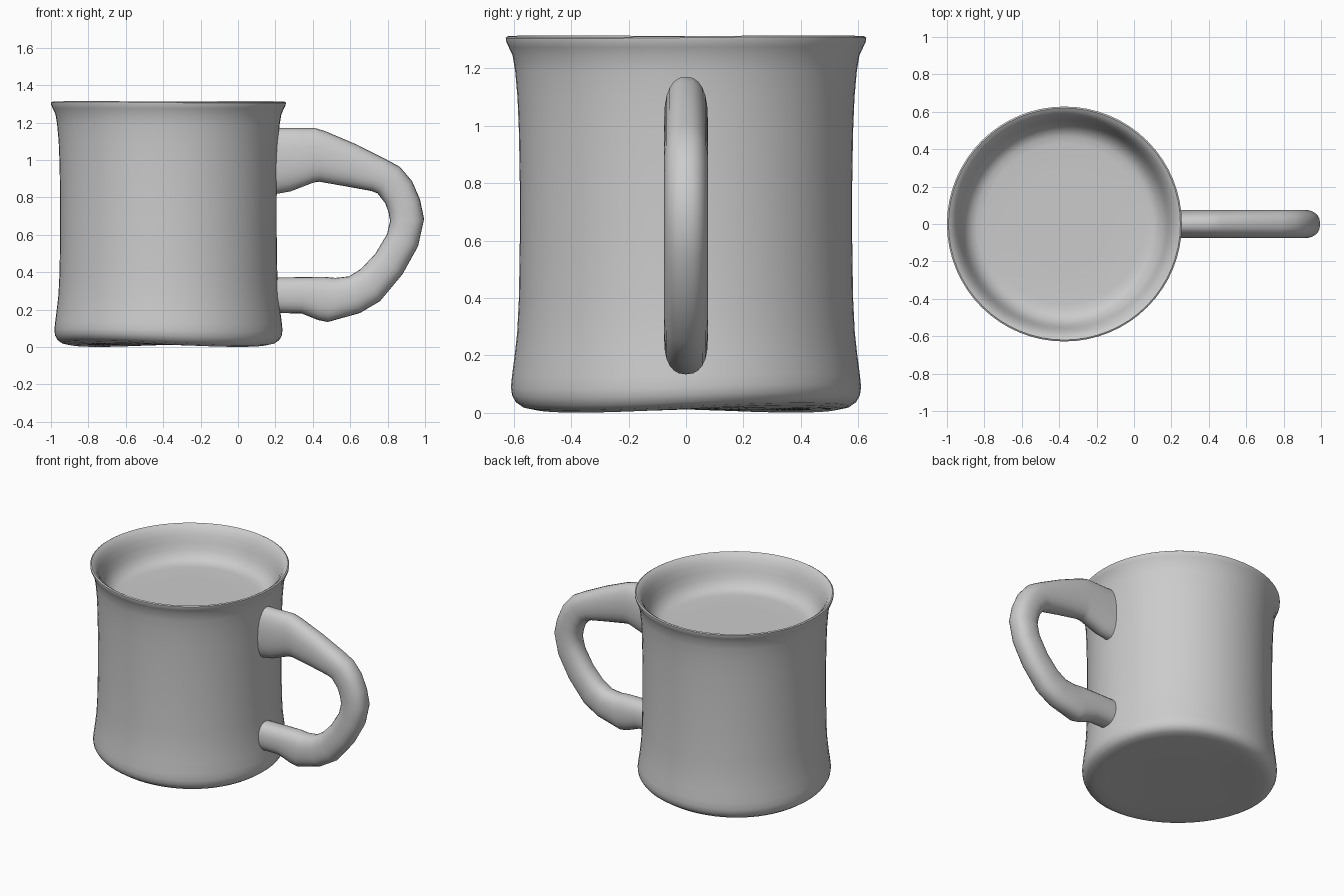
import bpy, bmesh
from math import sin, cos, pi, copysign

CX = -0.372   # mug axis
SEG = 64


def finish(name, bm):
    bmesh.ops.recalc_face_normals(bm, faces=bm.faces)
    me = bpy.data.meshes.new(name)
    bm.to_mesh(me)
    bm.free()
    ob = bpy.data.objects.new(name, me)
    bpy.context.collection.objects.link(ob)
    bpy.ops.object.select_all(action='DESELECT')
    ob.select_set(True)
    bpy.context.view_layer.objects.active = ob
    bpy.ops.object.shade_smooth_by_angle(angle=pi / 3)
    return ob


def loft(name, rings):
    """Skin a list of closed rings and cap both ends."""
    bm = bmesh.new()
    loops = [[bm.verts.new(p) for p in r] for r in rings]
    n = len(loops[0])
    for a, b in zip(loops, loops[1:]):
        for i in range(n):
            j = (i + 1) % n
            bm.faces.new((a[i], a[j], b[j], b[i]))
    bm.faces.new(loops[0])
    bm.faces.new(loops[-1])
    return finish(name, bm)


# Cup body: turned profile (radius, z, hand-made unevenness)
profile = [
    (0.30, 0.012, 0.0), (0.46, 0.012, 0.008), (0.53, 0.014, 0.013),
    (0.570, 0.022, 0.013), (0.593, 0.038, 0.012), (0.606, 0.062, 0.010),
    (0.610, 0.09, 0.008), (0.606, 0.13, 0.005), (0.597, 0.20, 0), (0.588, 0.28, 0),
    (0.582, 0.40, 0), (0.579, 0.60, 0), (0.579, 0.80, 0), (0.582, 0.98, 0),
    (0.587, 1.10, 0), (0.595, 1.19, 0), (0.604, 1.245, 0), (0.618, 1.275, 0.001),
    (0.627, 1.295, 0.002), (0.628, 1.307, 0.003), (0.620, 1.312, 0.003),
    (0.606, 1.304, 0.003), (0.588, 1.285, 0.002), (0.570, 1.25, 0), (0.555, 1.205, 0),
    (0.540, 1.16, 0), (0.522, 1.13, 0), (0.498, 1.106, 0), (0.47, 1.094, 0),
    (0.43, 1.09, 0), (0.25, 1.09, 0),
]
rings = []
for r, z, wave in profile:
    ring = []
    for i in range(SEG):
        a = 2 * pi * i / SEG
        ring.append((CX + r * cos(a), r * sin(a), z + wave * sin(2 * a)))
    rings.append(ring)
loft("cup_body", rings)

# Handle: matching outer and inner edge points (x, z) along the side outline
spans = [
    (0.18, 1.171, 0.18, 0.815), (0.29, 1.171, 0.28, 0.832),
    (0.412, 1.171, 0.405, 0.880), (0.465, 1.155, 0.435, 0.884),
    (0.63, 1.085, 0.59, 0.857), (0.79, 1.005, 0.71, 0.835),
    (0.866, 0.963, 0.745, 0.823), (0.93, 0.888, 0.788, 0.768),
    (0.973, 0.79, 0.805, 0.720), (0.995, 0.684, 0.813, 0.674),
    (0.963, 0.54, 0.797, 0.604), (0.88, 0.39, 0.735, 0.500),
    (0.76, 0.246, 0.660, 0.420), (0.652, 0.182, 0.594, 0.378),
    (0.48, 0.134, 0.52, 0.370), (0.43, 0.144, 0.46, 0.376),
    (0.34, 0.180, 0.36, 0.374), (0.18, 0.182, 0.18, 0.372),
]


def rounded(t):
    return copysign(abs(t) ** 0.85, t)


rings = []
for ox, oz, ix, iz in spans:
    ring = []
    for i in range(24):
        a = 2 * pi * i / 24
        k = (1 + rounded(cos(a))) / 2
        ring.append((ix + (ox - ix) * k, 0.076 * rounded(sin(a)), iz + (oz - iz) * k))
    rings.append(ring)
loft("handle", rings)
